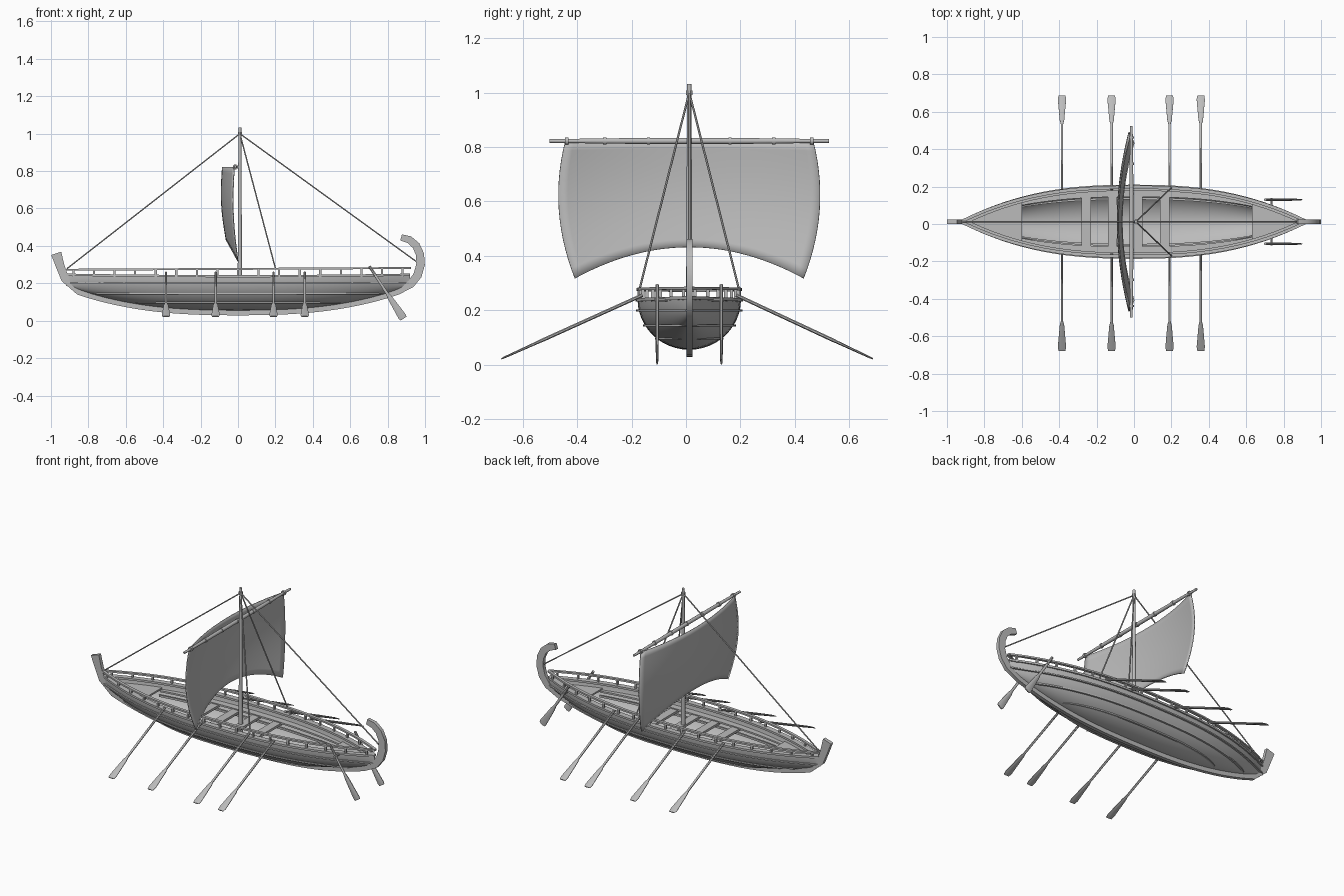
import bpy, bmesh
from math import sin, cos, pi, sqrt
from mathutils import Vector

if "Cube" in bpy.data.objects:
    bpy.data.objects.remove(bpy.data.objects["Cube"])

CY = 0.012      # centreline of the ship
HALF = 0.925    # half length of the hull

wood = bpy.data.materials.new("weathered_grey")
wood.use_nodes = True
GREY = (0.5, 0.5, 0.5, 1)
wood.diffuse_color = GREY
wood.node_tree.nodes["Principled BSDF"].inputs["Base Color"].default_value = GREY


def finish(bm, name, smooth=True):
    bmesh.ops.recalc_face_normals(bm, faces=bm.faces)
    mesh = bpy.data.meshes.new(name)
    bm.to_mesh(mesh)
    bm.free()
    mesh.materials.append(wood)
    obj = bpy.data.objects.new(name, mesh)
    bpy.context.collection.objects.link(obj)
    if smooth:
        bpy.ops.object.select_all(action='DESELECT')
        obj.select_set(True)
        bpy.context.view_layer.objects.active = obj
        bpy.ops.object.shade_smooth_by_angle(angle=0.6)
    return obj


def loft(bm, sections):
    """Skin closed cross-sections and cap both ends."""
    rings = [[bm.verts.new(p) for p in s] for s in sections]
    n = len(rings[0])
    for a, b in zip(rings, rings[1:]):
        for i in range(n):
            j = (i + 1) % n
            bm.faces.new((a[i], a[j], b[j], b[i]))
    bm.faces.new(rings[0])
    bm.faces.new(rings[-1])


def spar(bm, start, end, profile, wide, sides=8):
    """Oval bar; profile lists (fraction along, half width, half thickness)."""
    start, end = Vector(start), Vector(end)
    d = (end - start).normalized()
    a = Vector(wide)
    a = (a - d * a.dot(d)).normalized()
    b = d.cross(a)
    angles = [2 * pi * (k + 0.5) / sides for k in range(sides)]
    loft(bm, [[start.lerp(end, f) + a * w * cos(t) + b * h * sin(t) for t in angles]
              for f, w, h in profile])


def rod(bm, start, end, r0, r1=None, wide=(1, 0, 0), sides=8):
    r1 = r1 or r0
    spar(bm, start, end, [(0, r0, r0), (1, r1, r1)], wide, sides)


# Hull lines
def beam(x):
    return 0.19 * max(0, 1 - abs(x / HALF) ** 2.5)


def sheer(x):
    return 0.24 + 0.008 * (x / HALF) ** 2


def bottom(x):
    return 0.055 + 0.135 * abs(x / HALF) ** 2.6


def breadth_at(x, z):
    k = (sheer(x) - z) / (sheer(x) - bottom(x))
    return beam(x) * sqrt(max(0, 1 - k * k))


def stations(x0, x1, n=40):
    mid, half = (x0 + x1) / 2, (x1 - x0) / 2
    return [mid - half * cos(pi * i / n) for i in range(n + 1)]


def band(name, x0, x1, inner, outer, z, thick):
    """Flat lengthwise strip on both sides of the ship."""
    bm = bmesh.new()
    for s in (-1, 1):
        rows = []
        for x in stations(x0, x1):
            i, o = max(0, inner(x)), max(0.002, outer(x))
            rows.append([(x, CY + s * y, z(x) + h) for y, h in
                         ((i, 0), (o, 0), (o, thick), (i, thick))])
        loft(bm, rows)
    return finish(bm, name)


# Hull shell
bm = bmesh.new()
arc = [-pi / 2 + pi * k / 24 for k in range(25)]
shell = []
for x in stations(-0.995 * HALF, 0.995 * HALF, 48):
    w, top, depth = beam(x), sheer(x), sheer(x) - bottom(x)
    t = min(0.012, w * 0.4)
    outer = [(x, CY + w * sin(a), top - depth * cos(a)) for a in arc]
    inner = [(x, CY + (w - t) * sin(a), top - (depth - t) * cos(a)) for a in reversed(arc)]
    shell.append(outer + inner)
loft(bm, shell)
finish(bm, "hull")

# Wales along the planking
for label, z, reach in (("upper", 0.195, 0.915), ("middle", 0.14, 0.78), ("lower", 0.092, 0.55)):
    band(label + "_wale", -reach, reach,
         lambda x: breadth_at(x, z) - 0.008, lambda x: breadth_at(x, z) + 0.011,
         lambda x: z, 0.008)

# Gunwale, rail and decks
band("gunwale", -0.92, 0.92, lambda x: beam(x) - 0.025, lambda x: beam(x) + 0.008,
     lambda x: sheer(x) - 0.008, 0.012)
rail_y = lambda x: beam(x) * 0.97
rail_z = lambda x: 0.272 + 0.005 * x
band("rail", -0.92, 0.925, lambda x: rail_y(x) - 0.009, lambda x: rail_y(x) + 0.009, rail_z, 0.01)
for label, x0, x1 in (("bow", -0.9, -0.6), ("stern", 0.63, 0.9)):
    band(label + "_deck", x0, x1, lambda x: 0, lambda x: beam(x) - 0.006, lambda x: 0.205, 0.01)
band("side_deck", -0.6, 0.63, lambda x: beam(x) * 0.7, lambda x: beam(x) - 0.008,
     lambda x: 0.195, 0.01)
band("side_stringer", -0.6, 0.63, lambda x: beam(x) * 0.62, lambda x: beam(x) * 0.68,
     lambda x: 0.17, 0.012)

# Rail posts
bm = bmesh.new()
for k in range(17):
    x = -0.88 + 0.11 * k
    for s in (-1, 1):
        y = CY + s * rail_y(x)
        rod(bm, (x, y, sheer(x) - 0.01), (x, y, rail_z(x) + 0.004), 0.008, sides=4)
finish(bm, "rail_posts", False)

# Thwarts across the hold
bm = bmesh.new()
for x in (-0.255, -0.115, 0.02, 0.165):
    y = beam(x) * 0.76
    loft(bm, [[(x + dx, CY + s * y, 0.185 + dz) for dx, dz in
               ((-0.025, 0), (0.025, 0), (0.025, 0.014), (-0.025, 0.014))] for s in (-1, 1)])
finish(bm, "thwarts", False)

# Keel, stem and curled sternpost in one ribbon: (x, z, half depth)
spine = [(-0.972, 0.36, 0.028), (-0.95, 0.29, 0.023), (-0.925, 0.225, 0.022)]
spine += [(x / 20, bottom(x / 20) - 0.008, 0.018) for x in range(-17, 18)]
spine += [(0.925, 0.196, 0.021), (0.96, 0.243, 0.023), (0.976, 0.3, 0.023),
          (0.973, 0.355, 0.022), (0.952, 0.402, 0.021), (0.916, 0.433, 0.02),
          (0.872, 0.445, 0.017)]
bm = bmesh.new()
rows = []
for i, (x, z, h) in enumerate(spine):
    p, q = spine[max(0, i - 1)], spine[min(len(spine) - 1, i + 1)]
    d = Vector((q[0] - p[0], q[1] - p[1])).normalized()
    nx, nz = -d.y * h, d.x * h
    rows.append([(x + k * nx, CY + s * 0.011, z + k * nz)
                 for k, s in ((-1, -1), (1, -1), (1, 1), (-1, 1))])
loft(bm, rows)
finish(bm, "keel_and_posts")

# Mast and yard
MX = 0.01
bm = bmesh.new()
rod(bm, (MX, CY, 0.065), (MX, CY, 1.032), 0.013, 0.008, sides=12)
finish(bm, "mast")
bm = bmesh.new()
spar(bm, (-0.014, CY - 0.513, 0.822), (-0.014, CY + 0.513, 0.822),
     [(0, 0.007, 0.007), (0.3, 0.011, 0.011), (0.7, 0.011, 0.011), (1, 0.007, 0.007)],
     (1, 0, 0), 12)
for y in (-0.45, -0.31, -0.15, 0, 0.15, 0.31, 0.45):
    rod(bm, (-0.014, CY + y - 0.006, 0.822), (-0.014, CY + y + 0.006, 0.822), 0.014, sides=12)
finish(bm, "yard")

# Billowing sail
bm = bmesh.new()
NU, NV = 28, 14
grid = []
for j in range(NV + 1):
    v = j / NV
    half = 0.455 + 0.13 * v - 0.165 * v * v
    edge = -0.02 - 0.015 * sin(pi * v) + 0.02 * v
    row = []
    for i in range(NU + 1):
        u = 2 * i / NU - 1
        row.append(bm.verts.new((edge - 0.063 * (1 - u * u), CY + half * u,
                                 0.822 - v * (0.39 + 0.115 * u * u))))
    grid.append(row)
for a, b in zip(grid, grid[1:]):
    for i in range(NU):
        bm.faces.new((a[i], a[i + 1], b[i + 1], b[i]))
sail = finish(bm, "sail")
thick = sail.modifiers.new("thickness", 'SOLIDIFY')
thick.thickness = 0.005
thick.offset = 0

# Stays and shrouds
bm = bmesh.new()
for foot in ((-0.915, CY, 0.278), (0.962, CY, 0.31),
             (0.2, CY - 0.182, 0.28), (0.2, CY + 0.182, 0.28)):
    rod(bm, (MX, CY, 1.0), foot, 0.004, sides=6)
rod(bm, (MX, CY, 0.99), (MX, CY, 1.008), 0.012)
finish(bm, "rigging")

# Rowing oars
oar = [(0, 0.007, 0.007), (0.7, 0.007, 0.007), (0.74, 0.013, 0.006),
       (0.96, 0.024, 0.004), (1, 0.02, 0.003)]
bm = bmesh.new()
for x in (-0.385, -0.12, 0.19, 0.357):
    for s in (-1, 1):
        spar(bm, (x, CY + s * 0.172, 0.256), (x, 0.004 + s * 0.682, 0.022), oar, (1, 0, 0))
finish(bm, "oars")

# Steering oars
steer = [(0, 0.008, 0.007), (0.52, 0.008, 0.007), (0.6, 0.014, 0.007),
         (0.96, 0.024, 0.005), (1, 0.02, 0.004)]
bm = bmesh.new()
for s in (-1, 1):
    y = CY + s * 0.118
    spar(bm, (0.702, y, 0.292), (0.885, y, 0.011), steer, (1, 0, 0.6))
    rod(bm, (0.735, CY + s * 0.07, 0.238), (0.735, CY + s * 0.128, 0.238), 0.007)
finish(bm, "steering_oars")
